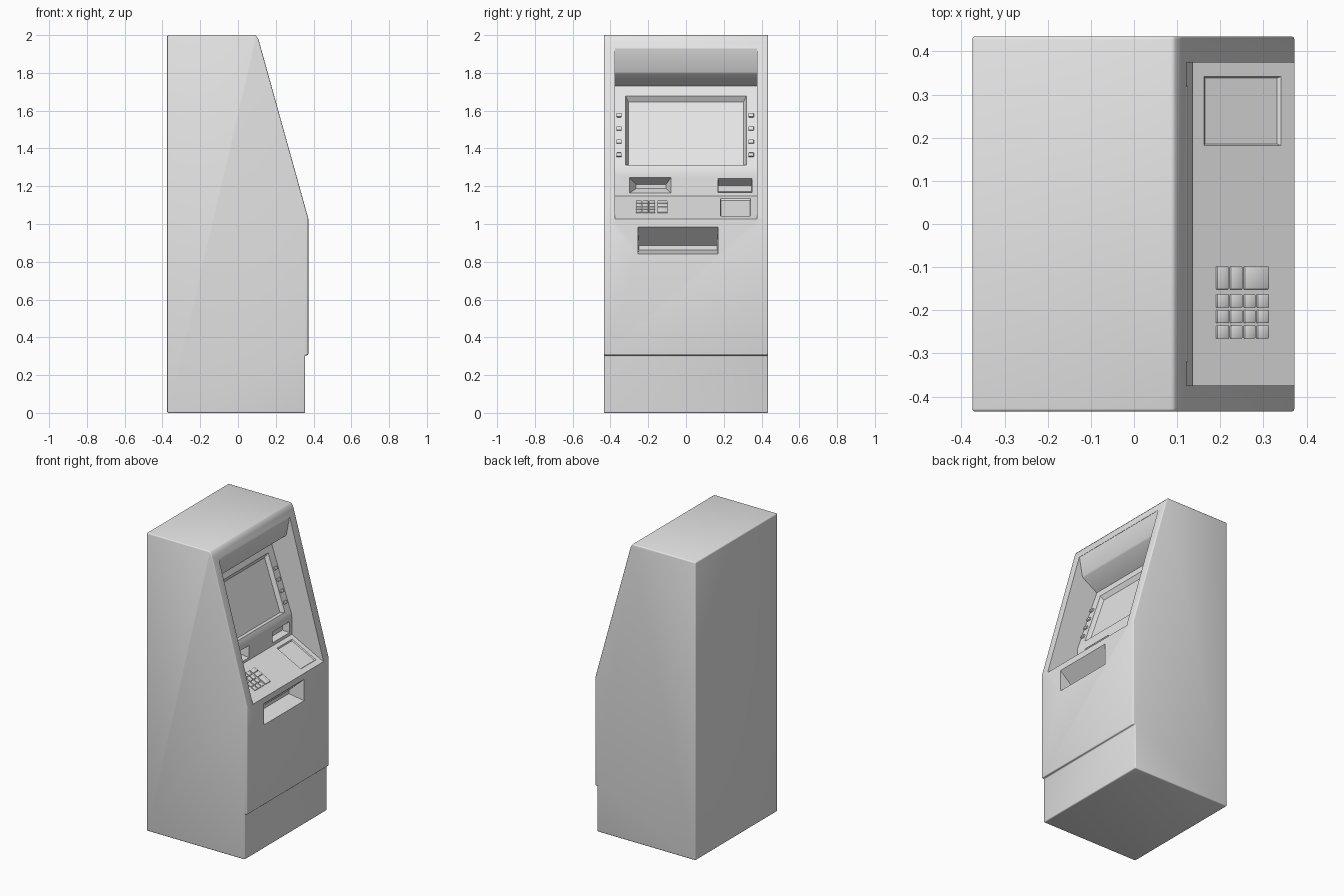
import bpy, bmesh
from mathutils import Vector

if "Cube" in bpy.data.objects:
    bpy.data.objects.remove(bpy.data.objects["Cube"], do_unlink=True)

grey = bpy.data.materials.new("light grey")
grey.use_nodes = True
grey.diffuse_color = (0.8, 0.8, 0.8, 1)
grey.node_tree.nodes["Principled BSDF"].inputs["Base Color"].default_value = (0.8, 0.8, 0.8, 1)


def loft(name, rings):
    """Closed solid through rings of equal point count."""
    bm = bmesh.new()
    rows = [[bm.verts.new(p) for p in ring] for ring in rings]
    n = len(rows[0])
    for low, high in zip(rows, rows[1:]):
        for i in range(n):
            j = (i + 1) % n
            bm.faces.new((low[i], low[j], high[j], high[i]))
    bm.faces.new(rows[0][::-1])
    bm.faces.new(rows[-1])
    bmesh.ops.recalc_face_normals(bm, faces=bm.faces)
    mesh = bpy.data.meshes.new(name)
    bm.to_mesh(mesh)
    bm.free()
    obj = bpy.data.objects.new(name, mesh)
    bpy.context.collection.objects.link(obj)
    mesh.materials.append(grey)
    return obj


def prism(name, profile, y0, y1):
    return loft(name, [[(x, y, z) for x, z in profile] for y in (y0, y1)])


def rect(plane, y0, y1, z0, z1, off):
    """Rectangle on a panel running from plane[0] up to plane[1], moved off it."""
    (ax, az), (bx, bz) = plane
    normal = Vector((bz - az, 0, ax - bx)).normalized()
    return [Vector((ax + (bx - ax) * (z - az) / (bz - az), y, z)) + normal * off
            for y, z in ((y0, z0), (y1, z0), (y1, z1), (y0, z1))]


def apply(obj, kind, **settings):
    mod = obj.modifiers.new(kind.title(), kind)
    for key, value in settings.items():
        setattr(mod, key, value)
    bpy.ops.object.select_all(action='DESELECT')
    bpy.context.view_layer.objects.active = obj
    obj.select_set(True)
    bpy.ops.object.modifier_apply(modifier=mod.name)


def cut(obj, cutter):
    cutter.hide_render = True
    apply(obj, 'BOOLEAN', operation='DIFFERENCE', solver='EXACT', object=cutter)
    bpy.data.objects.remove(cutter, do_unlink=True)


def pocket(obj, plane, outer, inner, depth):
    cut(obj, loft("cutter", [rect(plane, *outer, 0.03), rect(plane, *outer, 0),
                             rect(plane, *inner, -depth)]))


def smooth(obj):
    bpy.ops.object.select_all(action='DESELECT')
    bpy.context.view_layer.objects.active = obj
    obj.select_set(True)
    bpy.ops.object.shade_smooth_by_angle(angle=0.6)


def raised(name, plane, area, height, bevel):
    obj = loft(name, [rect(plane, *area, -0.006), rect(plane, *area, height)])
    apply(obj, 'BEVEL', width=bevel, segments=2)
    smooth(obj)


# Cabinet with plinth step and sloping upper front
cabinet = prism("cabinet", [(-0.375, 0), (0.355, 0), (0.355, 0.305), (0.372, 0.305),
                            (0.372, 1.03), (0.112, 1.965), (0.106, 1.983), (0.092, 2),
                            (-0.375, 2)], -0.435, 0.435)
apply(cabinet, 'BEVEL', width=0.007, segments=3, limit_method='ANGLE', angle_limit=0.6)

# Planes of the recess, each as bottom and top points of its side profile
shelf = ((0.372, 1.026), (0.137, 1.147))
reader = ((0.137, 1.147), (0.137, 1.265))
panel = ((0.123, 1.315), (-0.018, 1.73))
front = ((0.372, 0.3), (0.372, 1))

# User recess under the hood
cut(cabinet, prism("recess_cutter", [(0.41, 1.006), *reader, (0.133, 1.29), *panel,
                                     (0.09, 1.795), (0.097, 1.805), (0.12, 1.93), (0.41, 1.93)],
                   -0.375, 0.375))

# Screen, slots, card tray and dispenser openings
pocket(cabinet, panel, (-0.32, 0.32, 1.312, 1.678), (-0.305, 0.305, 1.318, 1.655), 0.025)
pocket(cabinet, reader, (-0.3, -0.08, 1.163, 1.245), (-0.265, -0.105, 1.187, 1.21), 0.05)
pocket(cabinet, reader, (0.17, 0.35, 1.167, 1.24), (0.173, 0.347, 1.172, 1.203), 0.05)
pocket(cabinet, shelf, (0.182, 0.342, 1.042, 1.134), (0.186, 0.338, 1.045, 1.131), 0.008)
pocket(cabinet, front, (-0.255, 0.17, 0.842, 0.985), (-0.25, 0.165, 0.862, 0.885), 0.11)
smooth(cabinet)

# Function keys beside the screen
for side, y in (("right", -0.355), ("left", 0.345)):
    for i in range(4):
        z = 1.365 + i * 0.07
        raised(f"{side}_function_key_{i + 1}", panel,
               (y - 0.014, y + 0.014, z - 0.01, z + 0.01), 0.01, 0.003)


# Keypad on the shelf
def shelf_z(x):
    return 1.026 - (x - 0.372) * (1.147 - 1.026) / (0.372 - 0.137)


columns = [(0.19, 0.218), (0.222, 0.25), (0.254, 0.28), (0.284, 0.311)]
keys = [(c, -0.266 + 0.036 * r, -0.235 + 0.036 * r) for r in range(3) for c in columns]
keys += [(c, -0.152, -0.098) for c in columns[:2] + [(0.254, 0.311)]]
for i, ((x0, x1), y0, y1) in enumerate(keys):
    raised(f"keypad_key_{i + 1}", shelf, (y0, y1, shelf_z(x1), shelf_z(x0)), 0.006, 0.003)
